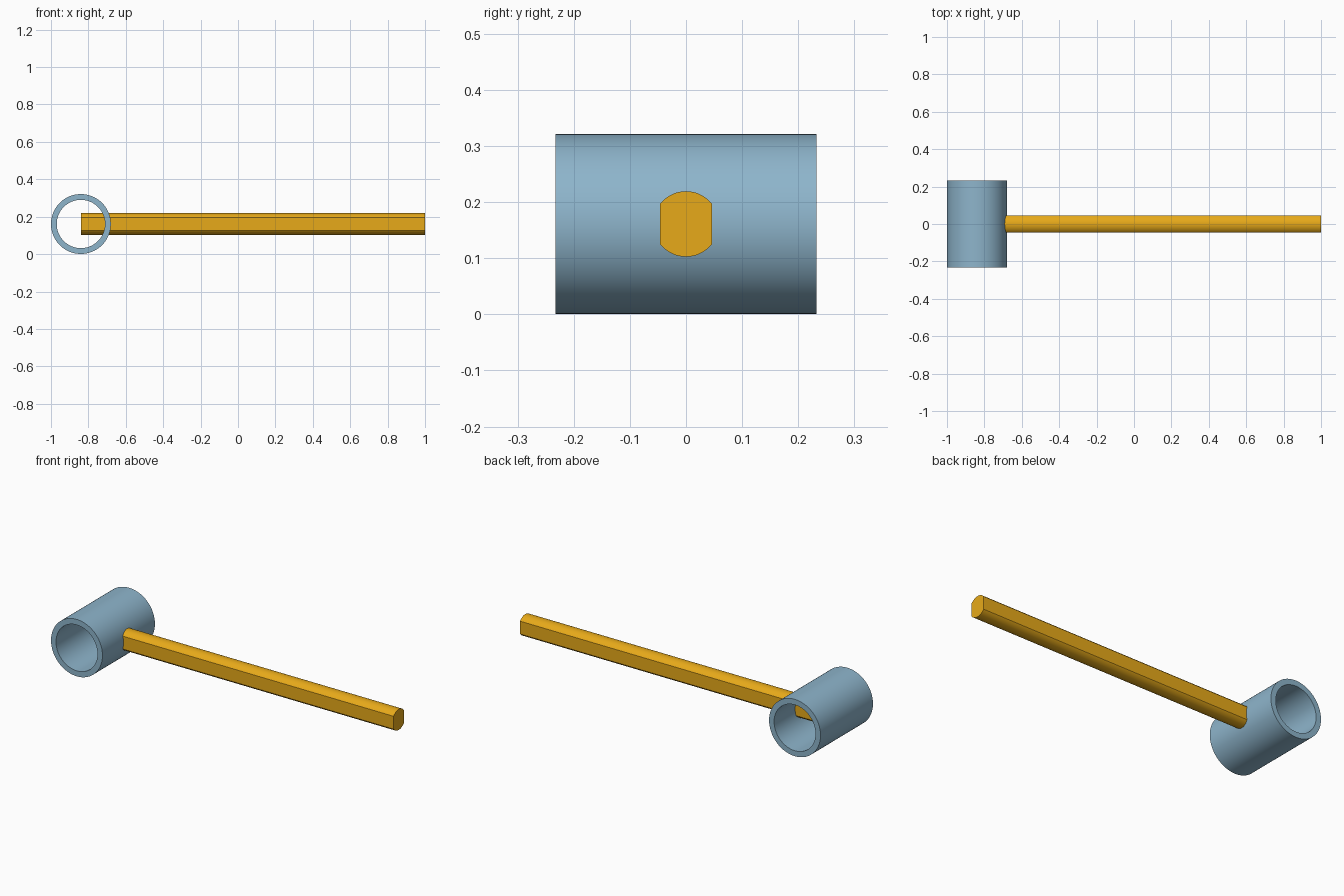
import bpy, bmesh
from math import sin, cos, asin, pi, radians

if "Cube" in bpy.data.objects:
    bpy.data.objects.remove(bpy.data.objects["Cube"])

CX, CZ = -0.84, 0.161      # tube axis
R_OUT, R_IN, HALF_LEN = 0.16, 0.129, 0.233
R_BAR, FLAT = 0.0584, 0.046  # round bar with two flats


def finish(name, bm, color):
    bmesh.ops.recalc_face_normals(bm, faces=bm.faces)
    mesh = bpy.data.meshes.new(name)
    bm.to_mesh(mesh)
    bm.free()
    obj = bpy.data.objects.new(name, mesh)
    bpy.context.collection.objects.link(obj)
    mat = bpy.data.materials.new(name + "_colour")
    mat.diffuse_color = color
    mat.use_nodes = True
    mat.node_tree.nodes["Principled BSDF"].inputs["Base Color"].default_value = mat.diffuse_color
    mesh.materials.append(mat)
    bpy.ops.object.select_all(action='DESELECT')
    obj.select_set(True)
    bpy.context.view_layer.objects.active = obj
    bpy.ops.object.shade_smooth_by_angle(angle=radians(30))
    return obj


# Hollow head: rectangular wall section swept round the y axis
N = 96
bm = bmesh.new()
section = [(R_OUT, -HALF_LEN), (R_OUT, HALF_LEN), (R_IN, HALF_LEN), (R_IN, -HALF_LEN)]
rings = [[bm.verts.new((CX + r * cos(2 * pi * i / N), y, CZ + r * sin(2 * pi * i / N)))
          for i in range(N)] for r, y in section]
for k in range(4):
    a, b = rings[k], rings[(k + 1) % 4]
    for i in range(N):
        j = (i + 1) % N
        bm.faces.new((a[i], a[j], b[j], b[i]))
finish("head_tube", bm, (0.27, 0.46, 0.60, 1))

# Handle: flattened round section, from the tube axis to the far end
half = asin(FLAT / R_BAR)
M = 24
angles = [start - half + 2 * half * i / M for start in (pi / 2, 3 * pi / 2) for i in range(M + 1)]
bm = bmesh.new()
cap = bm.faces.new([bm.verts.new((CX, R_BAR * cos(a), CZ + R_BAR * sin(a))) for a in angles])
ext = bmesh.ops.extrude_face_region(bm, geom=[cap], use_keep_orig=True)
bmesh.ops.translate(bm, vec=(1 - CX, 0, 0),
                    verts=[v for v in ext["geom"] if isinstance(v, bmesh.types.BMVert)])
finish("handle", bm, (0.80, 0.40, 0.01, 1))
